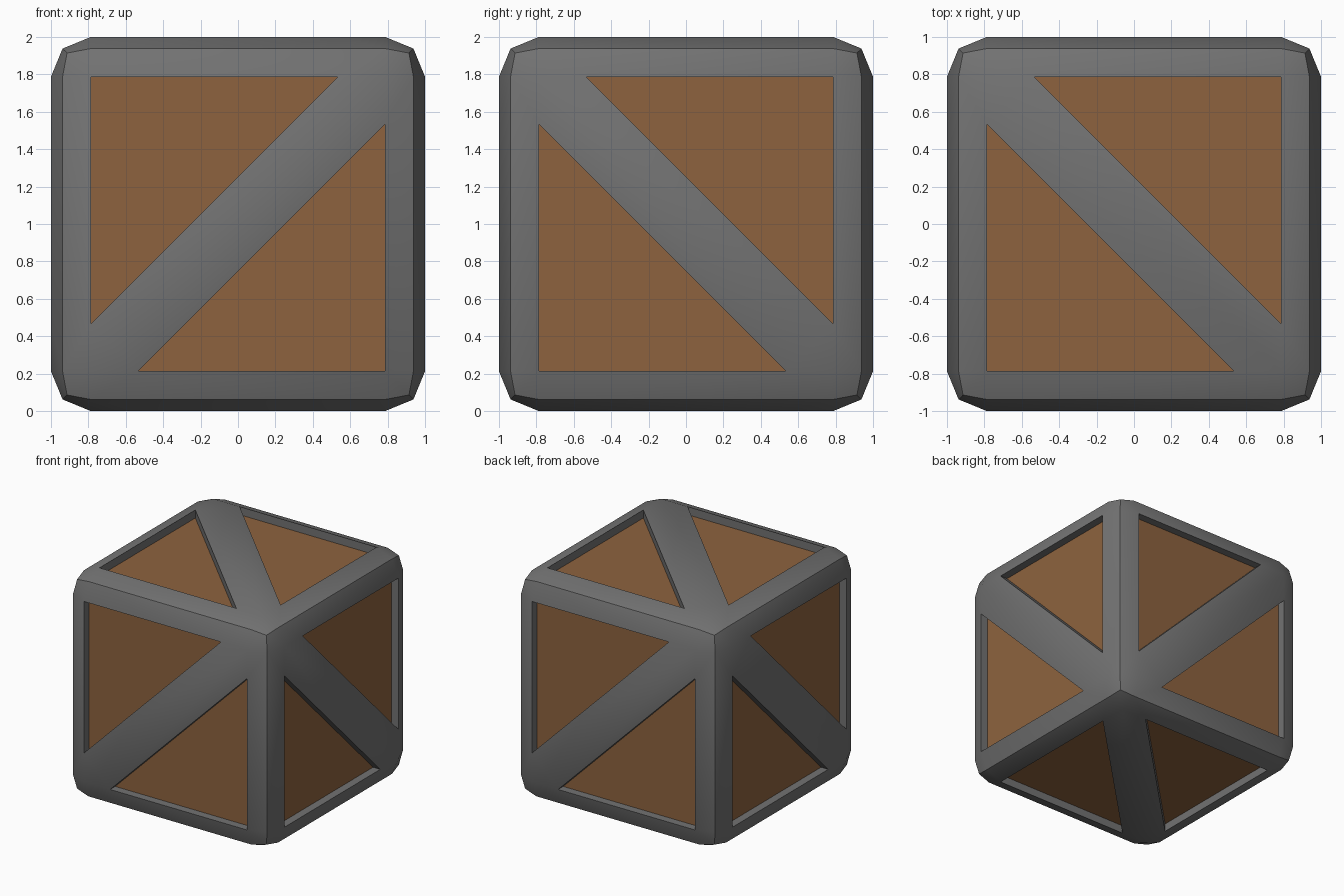
import bpy, bmesh
from math import radians
from mathutils import Matrix, Vector

if "Cube" in bpy.data.objects:
    bpy.data.objects.remove(bpy.data.objects["Cube"])

S = 0.787   # half size of the flat square on each side
E = 0.938   # chamfer ridge along the cube edges
C = 0.914   # cube corner
G = 0.535   # end of the triangular opening along the square
D = 0.93    # height of the recessed wood

# Six sides: a turn about the corner diagonal, plus a half turn about x
lift = Matrix.Translation((0, 0, 1))
sides = [lift @ Matrix.Rotation(radians(120 * k), 4, Vector((1, -1, 1)))
         @ Matrix.Rotation(radians(a), 4, 'X')
         for k in range(3) for a in (0, 180)]


def build(name, polys, color):
    """Copy the polygons of the top side onto all six sides and weld them."""
    bm = bmesh.new()
    for m in sides:
        for p in polys:
            bm.faces.new([bm.verts.new(m @ Vector(v)) for v in p])
    bmesh.ops.remove_doubles(bm, verts=bm.verts, dist=1e-4)
    me = bpy.data.meshes.new(name)
    bm.to_mesh(me)
    bm.free()
    mat = bpy.data.materials.new(name)
    mat.diffuse_color = (*color, 1)
    mat.use_nodes = True
    mat.node_tree.nodes["Principled BSDF"].inputs["Base Color"].default_value = mat.diffuse_color
    me.materials.append(mat)
    ob = bpy.data.objects.new(name, me)
    bpy.context.collection.objects.link(ob)
    return ob


def turned(poly):
    """Half turn in the plane of the side."""
    return [(-x, -y, z) for x, y, z in poly]


def outward(p):
    """Wind a polygon so that it faces up, or into the opening for a wall."""
    v = [Vector(q) for q in p]
    n = sum((v[i].cross(v[(i + 1) % len(v)]) for i in range(len(v))), Vector())
    mid = sum(v, Vector()) / len(v)
    aim = Vector((0, 0, 1))
    if abs(n.z) < 1e-6:
        aim = Vector((0.35, 0.35, mid.z)) - mid
    return p if n.dot(aim) > 0 else p[::-1]


# Diagonal brace
brace = [(-S, S, 1), (-S, G, 1), (G, -S, 1), (S, -S, 1), (S, -G, 1), (-G, S, 1)]

# Half of the sloped border: two strips and two corners
half = [
    [(-S, S, 1), (-G, S, 1), (S, S, 1), (S, E, E), (-S, E, E)],
    [(S, S, 1), (S, -G, 1), (S, -S, 1), (E, -S, E), (E, S, E)],
    [(S, S, 1), (E, S, E), (C, C, C), (S, E, E)],
    [(S, -S, 1), (S, -E, E), (C, -C, C), (E, -S, E)],
]

# Triangular opening: its walls and its wood floor
tri = [(S, S), (-G, S), (S, -G)]
for i in range(3):
    a, b = tri[i], tri[(i + 1) % 3]
    half.append([(*a, 1), (*b, 1), (*b, D), (*a, D)])
floor = outward([(x, y, D) for x, y in tri])

half = [outward(p) for p in half]
frame = build("crate_frame", [outward(brace)] + half + [turned(p) for p in half],
              (0.17, 0.17, 0.17))
build("wood_panels", [floor, turned(floor)], (0.268, 0.124, 0.049))

# Smooth frame with sharp ridges
bpy.context.view_layer.objects.active = frame
frame.select_set(True)
bpy.ops.object.shade_smooth_by_angle(angle=radians(30))
